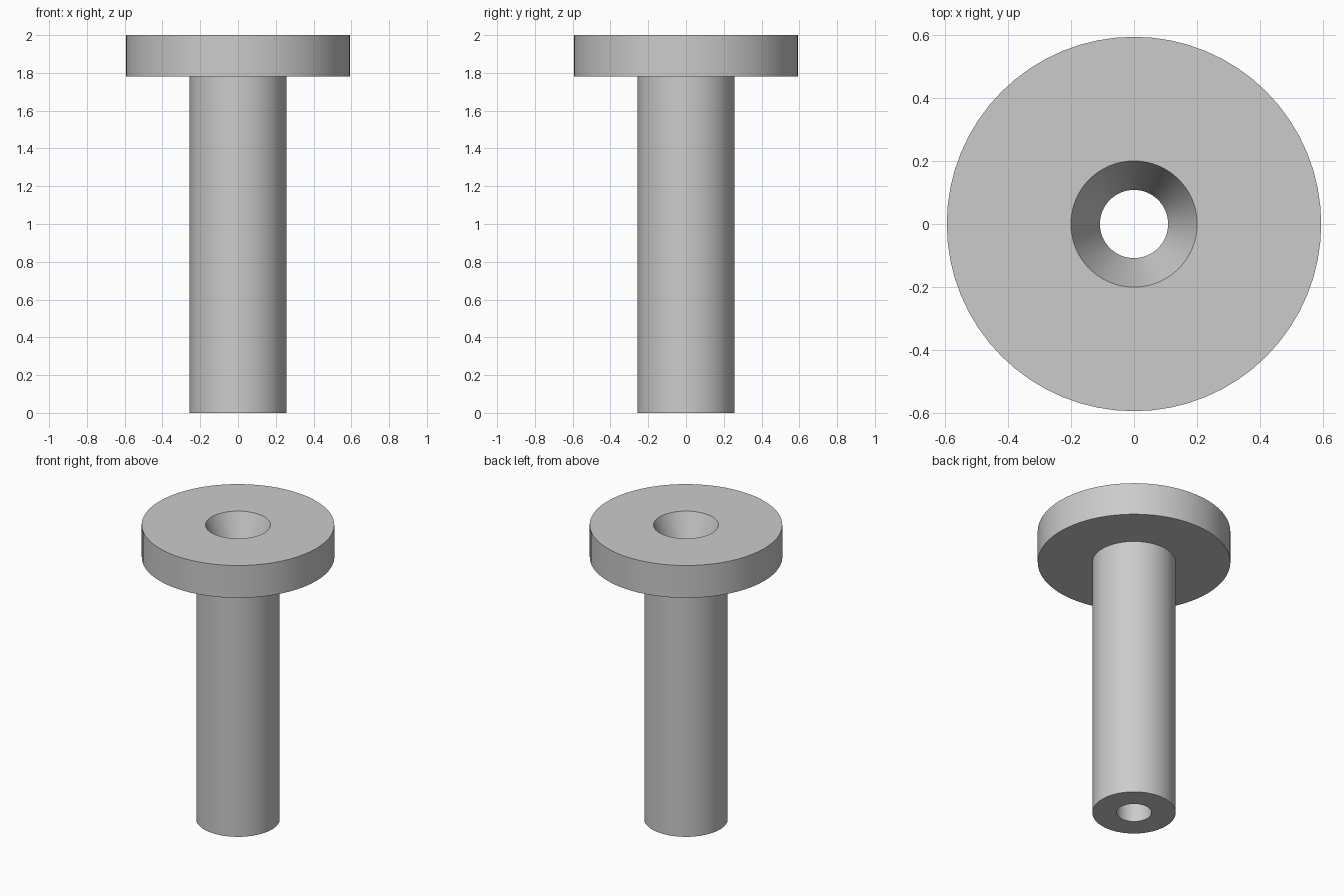
import bpy
import bmesh
import math

cube = bpy.data.objects.get("Cube")
if cube:
    bpy.data.objects.remove(cube, do_unlink=True)

SEGMENTS = 64
HEIGHT = 2.0
HEAD_BASE = 1.78
HEAD_R, STEM_R, SINK_R, BORE_R = 0.593, 0.257, 0.2, 0.108


def make_material(name, value):
    mat = bpy.data.materials.new(name)
    mat.use_nodes = True
    colour = (value, value, value, 1.0)
    mat.diffuse_color = colour
    mat.node_tree.nodes["Principled BSDF"].inputs["Base Color"].default_value = colour
    return mat


def lathe(name, profile, material):
    """Revolve a closed (radius, height) profile around the z axis."""
    bm = bmesh.new()
    rings = []
    for i in range(SEGMENTS):
        a = 2 * math.pi * i / SEGMENTS
        rings.append([bm.verts.new((r * math.cos(a), r * math.sin(a), z))
                      for r, z in profile])
    count = len(profile)
    for i, ring in enumerate(rings):
        following = rings[(i + 1) % SEGMENTS]
        for j in range(count):
            k = (j + 1) % count
            bm.faces.new((ring[j], following[j], following[k], ring[k]))
    bmesh.ops.recalc_face_normals(bm, faces=bm.faces)
    mesh = bpy.data.meshes.new(name)
    bm.to_mesh(mesh)
    bm.free()
    mesh.materials.append(material)
    obj = bpy.data.objects.new(name, mesh)
    bpy.context.collection.objects.link(obj)
    bpy.ops.object.select_all(action='DESELECT')
    obj.select_set(True)
    bpy.context.view_layer.objects.active = obj
    bpy.ops.object.shade_smooth_by_angle(angle=math.radians(15))
    return obj


grey = make_material("light_grey", 0.6)

# Hollow stem, wide flat head, and a funnel through the head into the bore
lathe("flanged_bushing", [
    (BORE_R, 0.0),
    (STEM_R, 0.0),
    (STEM_R, HEAD_BASE),
    (HEAD_R, HEAD_BASE),
    (HEAD_R, HEIGHT),
    (SINK_R, HEIGHT),
    (BORE_R, HEAD_BASE),
], grey)
